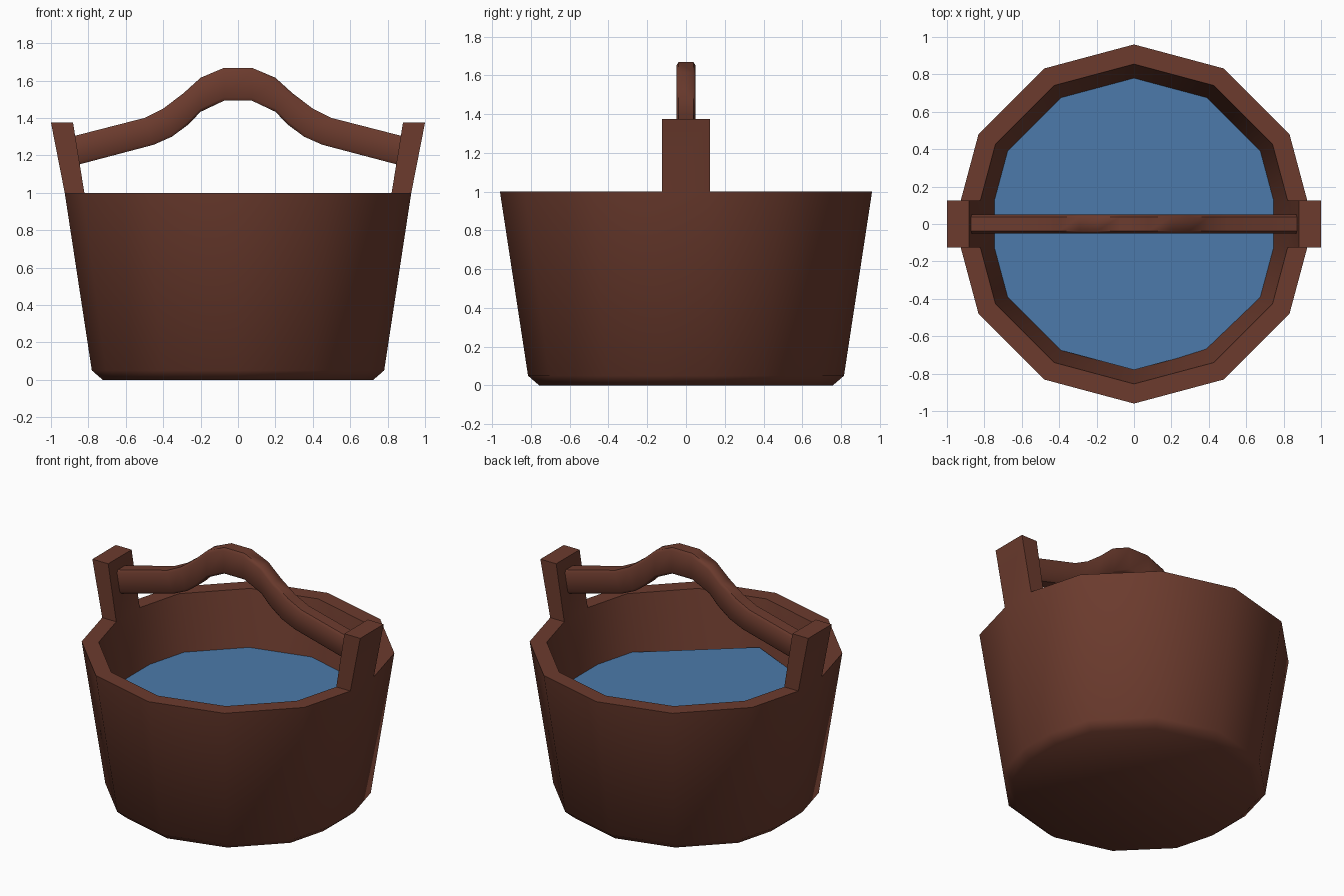
import bpy, bmesh, math

if "Cube" in bpy.data.objects:
    bpy.data.objects.remove(bpy.data.objects["Cube"])


def material(name, rgb):
    m = bpy.data.materials.new(name)
    m.diffuse_color = (*rgb, 1)
    m.use_nodes = True
    m.node_tree.nodes["Principled BSDF"].inputs["Base Color"].default_value = m.diffuse_color
    return m


wood = material("brown wood", (0.15, 0.044, 0.027))
blue = material("blue water", (0.072, 0.195, 0.405))


def finish(bm, name, mat, smooth):
    bmesh.ops.recalc_face_normals(bm, faces=bm.faces)
    me = bpy.data.meshes.new(name)
    bm.to_mesh(me)
    bm.free()
    me.materials.append(mat)
    ob = bpy.data.objects.new(name, me)
    bpy.context.collection.objects.link(ob)
    if smooth:
        bpy.ops.object.select_all(action='DESELECT')
        ob.select_set(True)
        bpy.context.view_layer.objects.active = ob
        bpy.ops.object.shade_smooth_by_angle(angle=math.radians(50))
    return ob


def outline(r):
    """Twelve-sided ring whose left and right corners are cut flat for the posts."""
    pts = []
    for k in range(12):
        a = k * math.pi / 6
        if k % 6 == 0:
            s = 1 if k == 0 else -1
            x = s * (r - 0.125 * math.tan(math.radians(15)))
            pts += [(x, -s * 0.125), (x, s * 0.125)]
        else:
            pts.append((r * math.cos(a), r * math.sin(a)))
    return pts


def skin(bm, loops):
    """Bridge matching closed loops and cap both ends."""
    rows = [[bm.verts.new(p) for p in lp] for lp in loops]
    n = len(rows[0])
    faces = []
    for a, b in zip(rows, rows[1:]):
        faces.append([bm.faces.new((a[i], a[(i + 1) % n], b[(i + 1) % n], b[i]))
                      for i in range(n)])
    bm.faces.new(rows[0][::-1])
    bm.faces.new(rows[-1])
    return faces


# Bucket: chamfered foot, sloped wall, rim, inner wall, inner floor
bm = bmesh.new()
profile = [(0.757, 0), (0.815, 0.05), (0.96, 1), (0.855, 1), (0.78, 0.63), (0.69, 0.1)]
bands = skin(bm, [[(x, y, z) for x, y in outline(r)] for r, z in profile])

# Side posts: raise the flat rim pieces at left and right, leaning outwards
rim = bands[2]
for face, s in ((rim[0], 1), (rim[7], -1)):
    res = bmesh.ops.extrude_face_region(bm, geom=[face])
    for v in [g for g in res["geom"] if isinstance(g, bmesh.types.BMVert)]:
        v.co.x = s * (1.0 if abs(v.co.x) > 0.87 else 0.882)
        v.co.z = 1.375
    if face.is_valid:
        bm.faces.remove(face)
finish(bm, "bucket", wood, True)

# Handle: chamfered bar following upper and lower curves, mirrored across x
half = [((-0.878, 1.303), (-0.855, 1.15)), ((-0.50, 1.40), (-0.45, 1.257)),
        ((-0.40, 1.45), (-0.353, 1.30)), ((-0.294, 1.53), (-0.267, 1.364)),
        ((-0.20, 1.615), (-0.20, 1.433)), ((-0.075, 1.668), (-0.075, 1.492))]
path = half + [((-a[0], a[1]), (-b[0], b[1])) for a, b in reversed(half)]
section = [(-0.038, 0), (0.038, 0), (0.05, 0.1), (0.05, 0.9),
           (0.038, 1), (-0.038, 1), (-0.05, 0.9), (-0.05, 0.1)]
bm = bmesh.new()
skin(bm, [[(t[0] + (b[0] - t[0]) * f, y, t[1] + (b[1] - t[1]) * f) for y, f in section]
          for t, b in path])
finish(bm, "handle", wood, True)

# Water: one face, with a slight ripple at two front corners
bm = bmesh.new()
ripple = {11: 0.07, 12: -0.06}
ring = outline(0.78)
front = min(range(len(ring)), key=lambda i: ring[i][1])
lift = {front: 0.065, front + 1: -0.06}
bm.faces.new([bm.verts.new((x, y, 0.637 + lift.get(i, 0))) for i, (x, y) in enumerate(ring)])
water = finish(bm, "water", blue, False)
if water.data.polygons[0].normal.z < 0:
    water.data.flip_normals()
